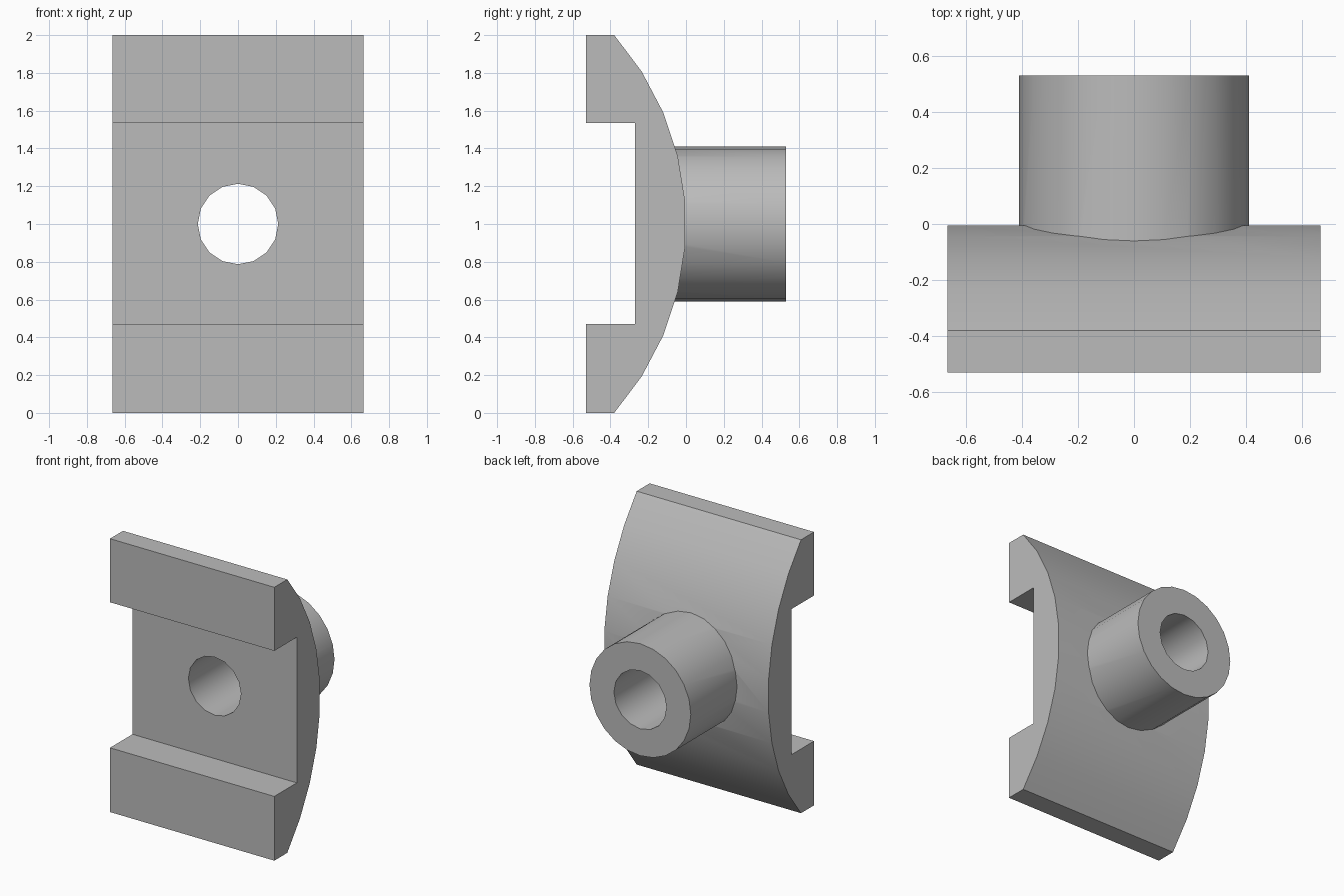
import bpy, bmesh
from math import sin, cos, pi, asin, radians

cube = bpy.data.objects.get("Cube")
if cube:
    bpy.data.objects.remove(cube, do_unlink=True)

grey = bpy.data.materials.new("plain grey")
grey.use_nodes = True
colour = (0.5, 0.5, 0.5, 1)
grey.diffuse_color = colour
grey.node_tree.nodes["Principled BSDF"].inputs["Base Color"].default_value = colour

FRONT, BACK = -0.53, 0.53
MID = 1.0


def extrude_profile(name, points, offset):
    """Solid made by sweeping a closed outline along a straight line."""
    bm = bmesh.new()
    face = bm.faces.new([bm.verts.new(p) for p in points])
    result = bmesh.ops.extrude_face_region(bm, geom=[face])
    moved = [v for v in result["geom"] if isinstance(v, bmesh.types.BMVert)]
    bmesh.ops.translate(bm, verts=moved, vec=offset)
    bmesh.ops.recalc_face_normals(bm, faces=bm.faces)
    mesh = bpy.data.meshes.new(name)
    bm.to_mesh(mesh)
    bm.free()
    mesh.materials.append(grey)
    obj = bpy.data.objects.new(name, mesh)
    bpy.context.collection.objects.link(obj)
    return obj


def rod(name, radius, sides, start, end):
    """Round bar running from front to back."""
    ring = [(radius * sin(2 * pi * i / sides), start,
             MID + radius * cos(2 * pi * i / sides)) for i in range(sides)]
    return extrude_profile(name, ring, (0, end - start, 0))


def combine(target, tool, operation):
    mod = target.modifiers.new(operation.lower(), "BOOLEAN")
    mod.operation, mod.solver, mod.object = operation, "EXACT", tool
    bpy.context.view_layer.objects.active = target
    bpy.ops.object.modifier_apply(modifier=mod.name)
    bpy.data.objects.remove(tool, do_unlink=True)


# Saddle plate: arched back, square channel across the front
WIDTH, ARC_RADIUS, SEGMENTS = 0.665, 1.506, 9
half = asin(1 / ARC_RADIUS)
angles = [half * (2 * i / SEGMENTS - 1) for i in range(SEGMENTS + 1)]
outline = [(ARC_RADIUS * (cos(a) - 1), MID + ARC_RADIUS * sin(a)) for a in angles]
outline += [(FRONT, 2), (FRONT, 1.535), (-0.27, 1.535),
            (-0.27, 0.47), (FRONT, 0.47), (FRONT, 0)]
body = extrude_profile("saddle_plate_with_boss",
                       [(-WIDTH, y, z) for y, z in outline], (2 * WIDTH, 0, 0))

# Round boss on the back, then the bore through everything
combine(body, rod("boss", 0.41, 24, -0.15, BACK), "UNION")
combine(body, rod("bore", 0.213, 16, -0.8, 0.8), "DIFFERENCE")

# Smooth curved faces, sharp corners
bpy.ops.object.select_all(action="DESELECT")
body.select_set(True)
bpy.context.view_layer.objects.active = body
bpy.ops.object.shade_smooth_by_angle(angle=radians(30))
